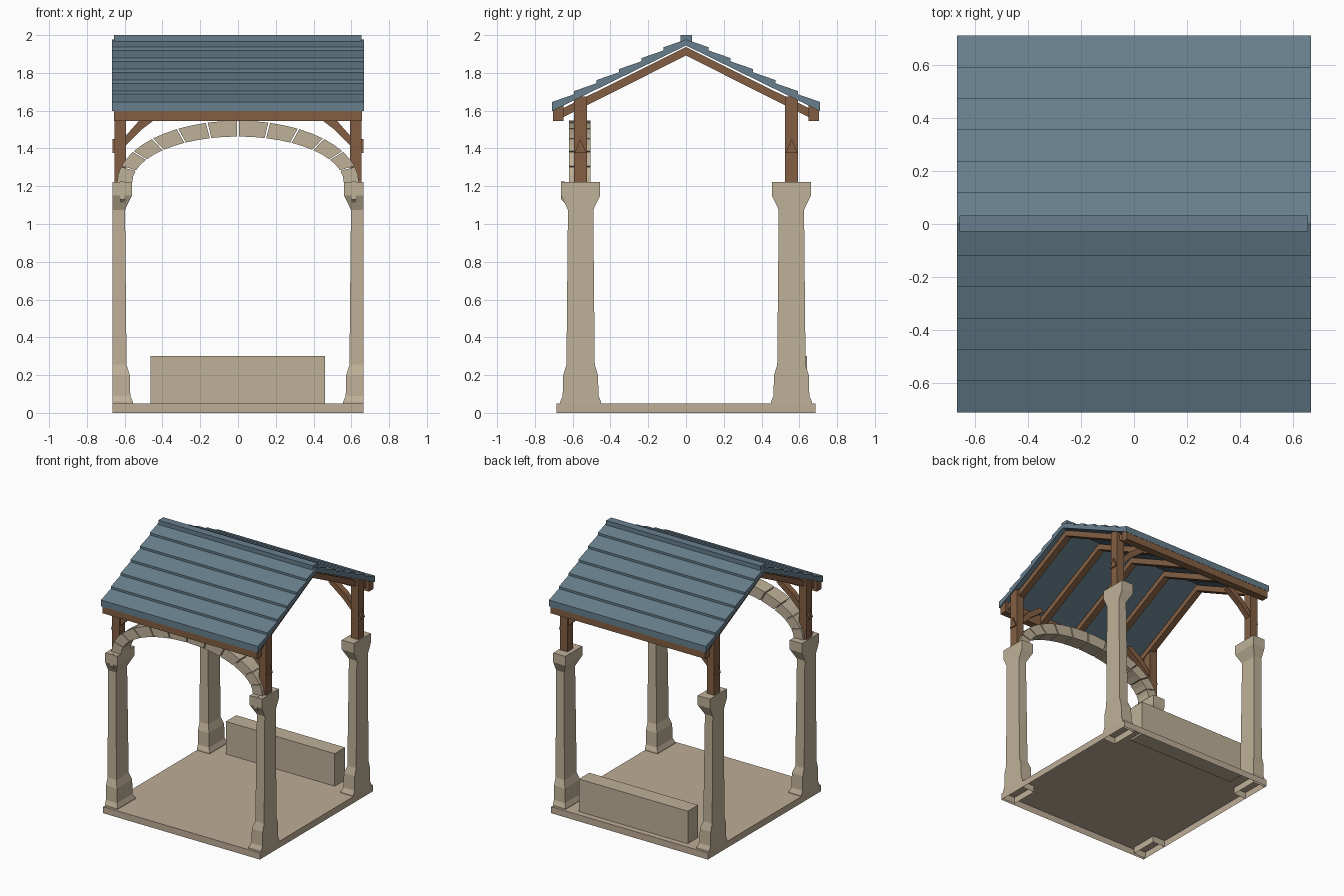
import bpy, math

if "Cube" in bpy.data.objects:
    bpy.data.objects.remove(bpy.data.objects["Cube"])


def material(name, srgb):
    m = bpy.data.materials.new(name)
    m.diffuse_color = [(c / 255 / 12.92 if c < 11 else ((c / 255 + 0.055) / 1.055) ** 2.4)
                       for c in srgb] + [1]
    m.use_nodes = True
    m.node_tree.nodes["Principled BSDF"].inputs["Base Color"].default_value = m.diffuse_color
    return m


STONE = material("pale_stone", (191, 177, 152))
FLOOR = material("floor_stone", (190, 173, 151))
SLATE = material("blue_slate", (103, 127, 141))
WOOD = material("brown_wood", (132, 95, 67))


def add(name, verts, faces, mat):
    me = bpy.data.meshes.new(name)
    me.from_pydata(verts, [], faces)
    me.materials.append(mat)
    ob = bpy.data.objects.new(name, me)
    bpy.context.collection.objects.link(ob)
    # consistent outward normals
    import bmesh
    bm = bmesh.new()
    bm.from_mesh(me)
    bmesh.ops.recalc_face_normals(bm, faces=bm.faces)
    bm.to_mesh(me)
    bm.free()
    return ob


def prism(name, profile, axis, lo, hi, mat):
    """Extrude a 2D profile along x (profile = y,z) or y (profile = x,z)."""
    n = len(profile)
    put = (lambda p, d: (d, p[0], p[1])) if axis == "x" else (lambda p, d: (p[0], d, p[1]))
    verts = [put(p, d) for d in (lo, hi) for p in profile]
    faces = [list(range(n)), list(range(2 * n - 1, n - 1, -1))]
    faces += [(i, (i + 1) % n, n + (i + 1) % n, n + i) for i in range(n)]
    return add(name, verts, faces, mat)


def box(name, x, y, z, mat):
    return prism(name, [(y[0], z[0]), (y[1], z[0]), (y[1], z[1]), (y[0], z[1])],
                 "x", x[0], x[1], mat)


# Floor slab, hollow underneath
X, Y, H = 0.665, 0.685, 0.05
corners = [(-X, -Y), (X, -Y), (X, Y), (-X, Y)]
add("floor_slab", [(x, y, z) for z in (0, H) for x, y in corners],
    [(4, 5, 6, 7)] + [(i, (i + 1) % 4, 4 + (i + 1) % 4, 4 + i) for i in range(4)], FLOOR)

# Bench at the back
box("bench", (-0.463, 0.461), (0.515, 0.64), (0.035, 0.30), STONE)

# Columns: square stacked profile, halved flat on the outer side
COLUMN = [(0, .108), (.06, .108), (.09, .095), (.2, .092), (.255, .075), (1.075, .067),
          (1.09, .074), (1.15, .103), (1.222, .103)]


def column(sx, sy):
    verts = []
    for z, w in COLUMN:
        xo, xi = sx * 0.665, sx * (0.665 - w)
        verts += [(xo, sy * 0.558 - w, z), (xi, sy * 0.558 - w, z),
                  (xi, sy * 0.558 + w, z), (xo, sy * 0.558 + w, z)]
    n = len(COLUMN)
    faces = [(4 * k + i, 4 * k + (i + 1) % 4, 4 * k + 4 + (i + 1) % 4, 4 * k + 4 + i)
             for k in range(n - 1) for i in range(4)]
    faces.append([4 * n - 4 + i for i in range(4)])
    add("column", verts, faces, STONE)


# Columns, posts, pegs and braces at the four corners
for sx in (-1, 1):
    for sy in (-1, 1):
        column(sx, sy)
        y = sy * 0.559
        box("post", sorted((sx * 0.592, sx * 0.655)), (y - .034, y + .034), (1.21, 1.675), WOOD)
        prism("peg", [(y - .032, 1.375), (y + .032, 1.375), (y, 1.45)], "x",
              sx * 0.64, sx * 0.665, WOOD)
        prism("brace", [(sx * x, z) for x, z in
                        ((.6, 1.41), (.6, 1.46), (.53, 1.54), (.43, 1.61), (.39, 1.59), (.51, 1.50))],
              "y", y - .022, y + .022, WOOD)
    # Small carved corbel on each front capital
    prism("front_corbel", [(-.64, 1.11), (-.662, 1.13), (-.662, 1.225), (-.64, 1.225)], "x",
          sx * 0.60, sx * 0.625, STONE)

# Elliptical front arch of separate stones
def arch_point(a, b, t):
    return (a * math.sin(t), 1.22 + b * math.cos(t))


STONES = 12
for i in range(STONES):
    t0, t1 = (-math.pi / 2 + math.pi * (i + e) / STONES for e in (0.03, 0.97))
    ts = [t0, (t0 + t1) / 2, t1]
    prism("arch_stone", [arch_point(.64, .327, t) for t in ts] +
          [arch_point(.56, .243, t) for t in reversed(ts)], "y", -0.62, -0.505, STONE)

# Roof: overlapping slate courses, rafters and eave beams on both slopes
def under(y):
    return 1.945 - 0.49 * y


ROWS, STEP = 6, 0.71 / 6
for s in (-1, 1):
    for i in range(ROWS):
        a, b = i * STEP, (i + 1) * STEP
        prism("slate_course", [(s * y, z) for y, z in
                               ((a, under(a)), (b, under(b)), (b, under(b) + .049),
                                (a, under(a) + .032))], "x", -0.666, 0.666, SLATE)
    for x in (-0.61, -0.305, 0, 0.305, 0.61):
        prism("rafter", [(s * y, z) for y, z in
                         ((0, 1.937), (.67, 1.603), (.67, 1.555), (0, 1.892))],
              "x", x - .024, x + .024, WOOD)
    y0, y1 = .648, .705
    prism("eave_beam", [(s * y0, 1.545), (s * y1, 1.545), (s * y1, under(y1) + .005),
                        (s * y0, under(y0) + .005)], "x", -0.657, 0.657, WOOD)

# Ridge cap
box("ridge_cap", (-0.657, 0.655), (-0.028, 0.032), (1.965, 2.0), SLATE)
